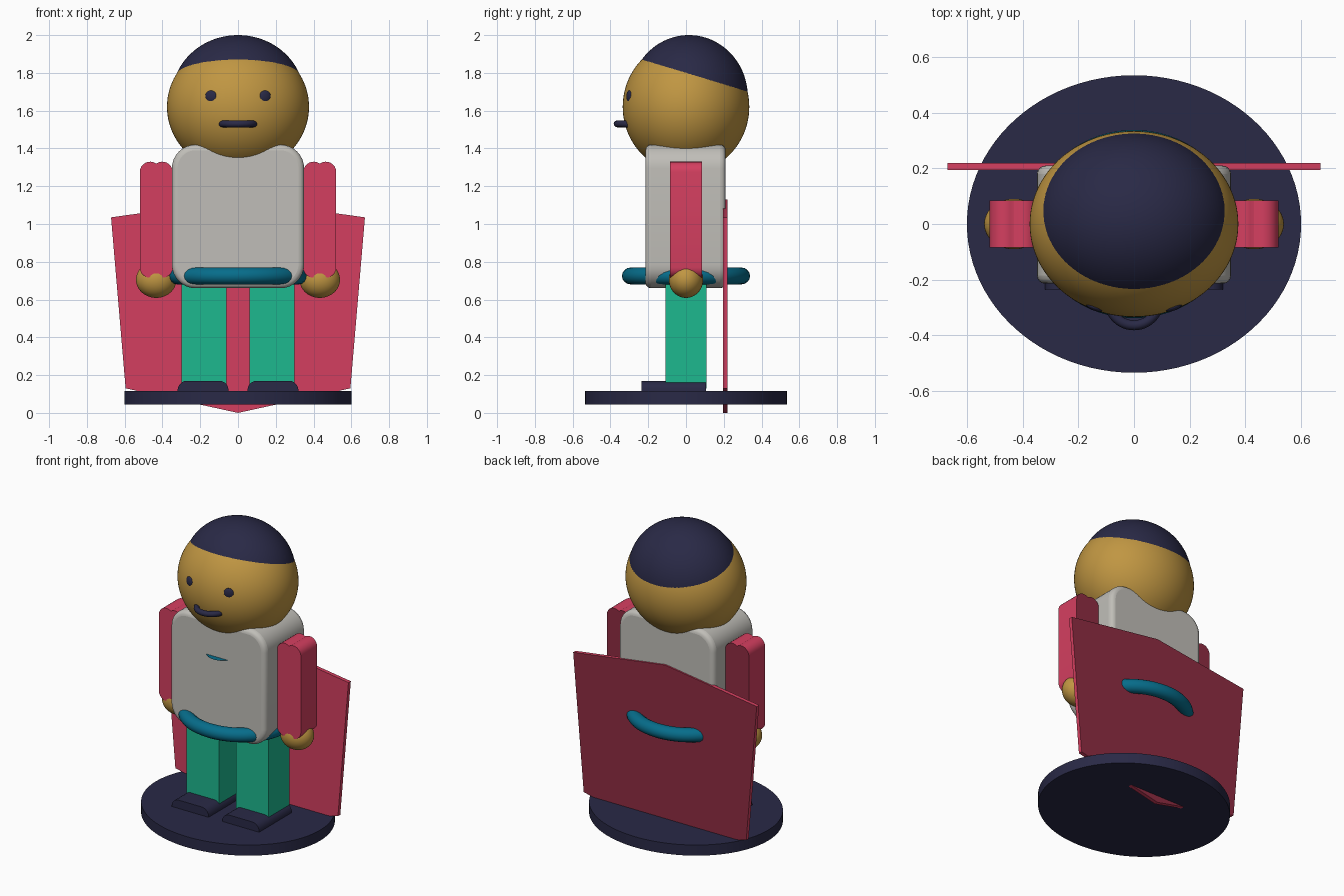
import bpy, bmesh, math
from mathutils import Matrix

old = bpy.data.objects.get("Cube")
if old:
    bpy.data.objects.remove(old, do_unlink=True)


def material(name, rgb):
    m = bpy.data.materials.new(name)
    m.use_nodes = True
    lin = [((c / 255 + 0.055) / 1.055) ** 2.4 for c in rgb] + [1.0]
    m.diffuse_color = lin
    m.node_tree.nodes["Principled BSDF"].inputs["Base Color"].default_value = lin
    return m


SKIN = material("skin_tan", (192, 150, 66))
NAVY = material("dark_navy", (41, 41, 70))
GREY = material("shirt_grey", (192, 190, 184))
RED = material("crimson", (212, 63, 96))
DARK_RED = material("dark_crimson", (143, 44, 66))
GREEN = material("trouser_green", (29, 184, 143))
TEAL = material("belt_teal", (6, 109, 139))


def finish(name, bm, mats, smooth=True):
    """Turn a bmesh into a named object, smooth except at sharp edges."""
    me = bpy.data.meshes.new(name)
    bm.to_mesh(me)
    bm.free()
    for m in mats:
        me.materials.append(m)
    ob = bpy.data.objects.new(name, me)
    bpy.context.scene.collection.objects.link(ob)
    if smooth:
        bpy.ops.object.select_all(action='DESELECT')
        ob.select_set(True)
        bpy.context.view_layer.objects.active = ob
        bpy.ops.object.shade_smooth_by_angle(angle=math.radians(35))
    return ob


def placed(loc, scale, turn=0):
    return (Matrix.Translation(loc) @ Matrix.Rotation(turn, 4, 'Z')
            @ Matrix.Diagonal((*scale, 1)))


def ellipsoid(name, loc, radii, mat, turn=0, u=48, v=32):
    bm = bmesh.new()
    bmesh.ops.create_uvsphere(bm, u_segments=u, v_segments=v, radius=1,
                              matrix=placed(loc, radii, turn))
    return finish(name, bm, [mat])


def extrude_profile(name, points, y0, y1, mats, bevel=0):
    """Extrude an outline of (x, z) points along y; a second material colours the back."""
    bm = bmesh.new()
    face = bm.faces.new([bm.verts.new((x, y0, z)) for x, z in points])
    res = bmesh.ops.extrude_face_region(bm, geom=[face])
    bmesh.ops.translate(bm, vec=(0, y1 - y0, 0),
                        verts=[g for g in res["geom"] if isinstance(g, bmesh.types.BMVert)])
    bmesh.ops.recalc_face_normals(bm, faces=bm.faces)
    for f in bm.faces:
        f.material_index = int(len(mats) > 1 and f.normal.y > 0.9)
    ob = finish(name, bm, mats)
    if bevel:
        mod = ob.modifiers.new("soft_rim", 'BEVEL')
        mod.width, mod.segments = bevel, 4
        mod.limit_method, mod.angle_limit = 'ANGLE', math.radians(60)
    return ob


def arc(cx, cz, rx, rz, start, end, n=8):
    return [(cx + rx * math.cos(math.radians(start + (end - start) * i / n)),
             cz + rz * math.sin(math.radians(start + (end - start) * i / n)))
            for i in range(n + 1)]


def rounded_rect(x0, x1, z0, z1, r):
    corners = [(x1 - r, z0 + r, -90), (x1 - r, z1 - r, 0),
               (x0 + r, z1 - r, 90), (x0 + r, z0 + r, 180)]
    return [p for cx, cz, a in corners for p in arc(cx, cz, r, r, a, a + 90)]


def ring(name, loc, radii, tube, mat, n=72, m=16):
    """Oval ring lying flat, with a round tube."""
    bm = bmesh.new()
    loops = []
    for i in range(n):
        a = math.tau * i / n
        loop = []
        for j in range(m):
            b = math.tau * j / m
            off = tube * math.cos(b)
            loop.append(bm.verts.new((loc[0] + (radii[0] + off) * math.cos(a),
                                      loc[1] + (radii[1] + off) * math.sin(a),
                                      loc[2] + tube * math.sin(b))))
        loops.append(loop)
    for i in range(n):
        p, q = loops[i], loops[(i + 1) % n]
        for j in range(m):
            k = (j + 1) % m
            bm.faces.new((p[j], q[j], q[k], p[k]))
    return finish(name, bm, [mat])


# Head, with a smaller raised ellipsoid as the hair cap
ellipsoid("head", (0, 0, 1.62), (0.376, 0.335, 0.35), SKIN, u=96, v=64)
ellipsoid("hair", (0, 0.015, 1.674), (0.35, 0.312, 0.326), NAVY, u=96, v=64)

# Mouth and belt
ring("mouth", (0, -0.28, 1.53), (0.088, 0.085), 0.018, NAVY, 48, 12)
ring("belt", (0, 0, 0.725), (0.325, 0.295), 0.044, TEAL)

# Paper-thin trim peeking out of the chest
trim = bmesh.new()
bmesh.ops.create_circle(trim, cap_ends=True, segments=48, radius=1,
                        matrix=placed((0, -0.10, 1.18), (0.12, 0.155, 1)))
finish("chest_trim", trim, [TEAL], smooth=False)

# Torso
extrude_profile("torso", rounded_rect(-0.35, 0.35, 0.66, 1.42, 0.125),
                -0.215, 0.21, [GREY], bevel=0.03)

# Cape, darker on its back
extrude_profile("cape", [(-0.672, 1.035), (0, 1.13), (0.672, 1.035),
                         (0.595, 0.13), (0, 0), (-0.595, 0.13)],
                0.195, 0.22, [RED, DARK_RED])

# Base
base = bmesh.new()
bmesh.ops.create_cone(base, cap_ends=True, segments=96, radius1=1, radius2=1, depth=0.07,
                      matrix=placed((0, 0, 0.08), (0.602, 0.536, 1)))
finish("base", base, [NAVY])

# Paired parts
for side, s in (("left", 1), ("right", -1)):
    ellipsoid(side + "_eye", (s * 0.143, -0.300, 1.675), (0.032, 0.012, 0.032), NAVY,
              turn=s * math.radians(21), u=24, v=16)
    ellipsoid(side + "_hand", (s * 0.433, 0, 0.705), (0.107, 0.091, 0.096), SKIN)

    # Arm outline with two soft humps at each end, darker on its back
    x0, x1, z0, z1, r = 0.346, 0.52, 0.715, 1.33, 0.055
    outline = (arc(x1 - r, z1 - r, r, r, 0, 125) + arc(x0 + r, z1 - r, r, r, 55, 180)
               + arc(x0 + r, z0 + r, r, r, 180, 305) + arc(x1 - r, z0 + r, r, r, 235, 360))
    extrude_profile(side + "_arm", [(s * x, z) for x, z in outline],
                    -0.085, 0.085, [RED, DARK_RED])

    leg = bmesh.new()
    bmesh.ops.create_cube(leg, size=1, matrix=placed((s * 0.181, 0, 0.42), (0.238, 0.216, 0.58)))
    finish(side + "_leg", leg, [GREEN], smooth=False)

    # Shoe with rounded top edges
    shoe = ([(0.05, 0.10), (0.32, 0.10)] + arc(0.27, 0.12, 0.05, 0.05, 0, 90, 5)
            + arc(0.10, 0.12, 0.05, 0.05, 90, 180, 5))
    extrude_profile(side + "_shoe", [(s * x, z) for x, z in shoe], -0.236, 0.105, [NAVY])
